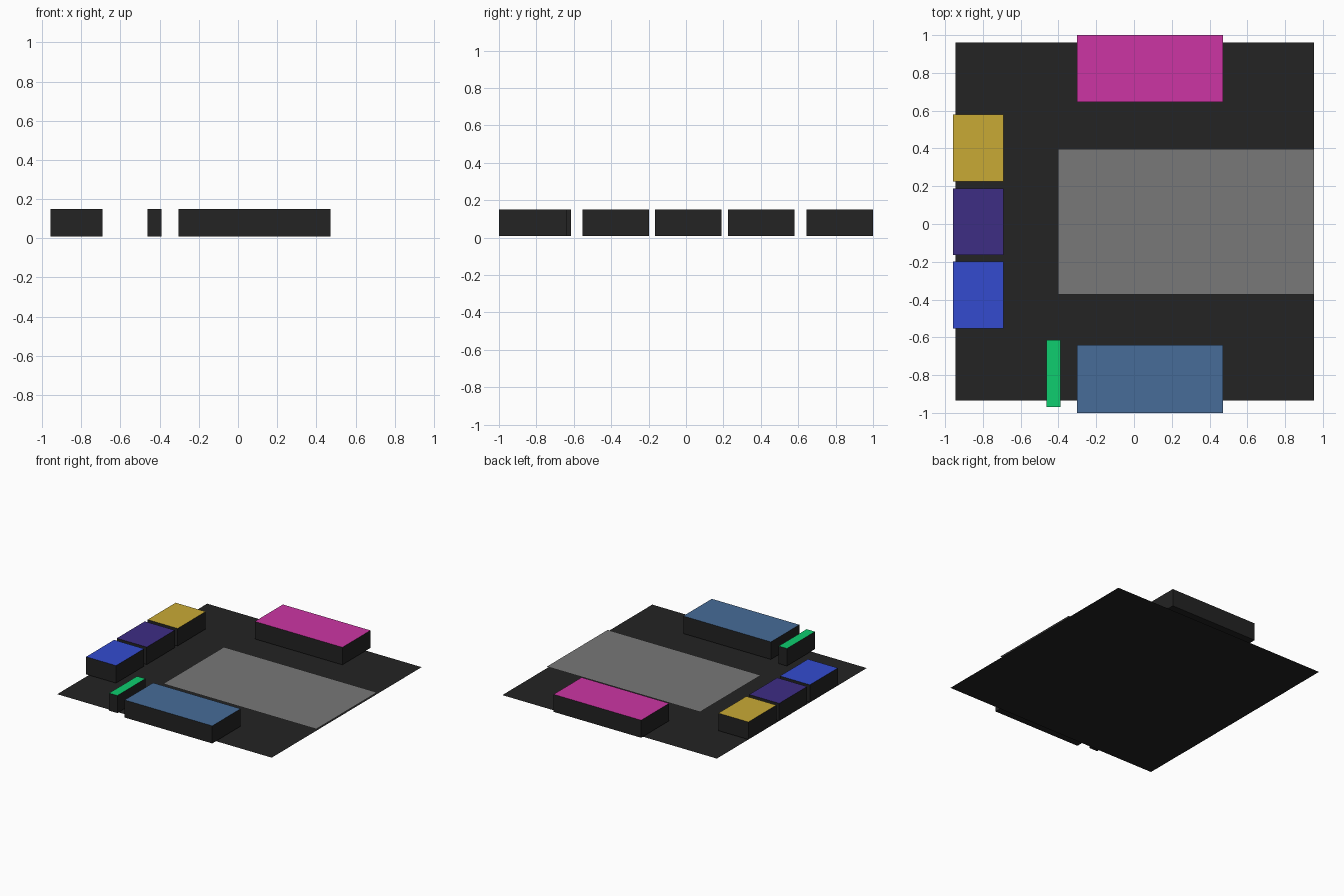
import bpy
import bmesh
from mathutils import Vector

cube = bpy.data.objects.get("Cube")
if cube:
    bpy.data.objects.remove(cube, do_unlink=True)


def linear(c):
    c /= 255
    return c / 12.92 if c <= 0.04045 else ((c + 0.055) / 1.055) ** 2.4


def material(name, r, g, b):
    mat = bpy.data.materials.new(name)
    mat.use_nodes = True
    colour = (linear(r), linear(g), linear(b), 1)
    mat.diffuse_color = colour
    mat.node_tree.nodes["Principled BSDF"].inputs["Base Color"].default_value = colour
    return mat


def finish(name, bm, mats):
    mesh = bpy.data.meshes.new(name)
    bm.to_mesh(mesh)
    bm.free()
    for mat in mats:
        mesh.materials.append(mat)
    obj = bpy.data.objects.new(name, mesh)
    bpy.context.collection.objects.link(obj)
    return obj


def sheet(name, x0, x1, y0, y1, z, mat):
    bm = bmesh.new()
    corners = [(x0, y0), (x1, y0), (x1, y1), (x0, y1)]
    bm.faces.new([bm.verts.new((x, y, z)) for x, y in corners])
    return finish(name, bm, [mat])


def block(name, x0, x1, y0, y1, top_mat):
    # dark box whose upward face carries the accent colour
    low, high = Vector((x0, y0, BASE)), Vector((x1, y1, TOP))
    bm = bmesh.new()
    bmesh.ops.create_cube(bm, size=1)
    bmesh.ops.scale(bm, vec=high - low, verts=bm.verts)
    bmesh.ops.translate(bm, vec=(low + high) / 2, verts=bm.verts)
    bm.normal_update()
    for face in bm.faces:
        face.material_index = 1 if face.normal.z > 0.5 else 0
    return finish(name, bm, [dark, top_mat])


BASE, TOP = 0.01, 0.15
dark = material("charcoal", 35, 35, 35)

# Ground sheet and the raised grey panel
sheet("ground", -0.945, 0.953, -0.935, 0.96, 0.0, dark)
sheet("grey_panel", -0.403, 0.953, -0.372, 0.398, 0.013, material("grey", 120, 120, 120))

# Long blocks at the back and front edges
block("back_block", -0.303, 0.472, 0.645, 1.0, material("magenta", 204, 53, 164))
block("front_block", -0.303, 0.472, -1.0, -0.64, material("steel_blue", 71, 108, 152))

# Narrow block beside the front one
block("narrow_block", -0.463, -0.39, -0.968, -0.614, material("green", 14, 205, 110))

# Row of three blocks along the right side
row = [
    ("side_block_front", -0.553, material("blue", 51, 75, 207)),
    ("side_block_middle", -0.165, material("purple", 61, 45, 132)),
    ("side_block_back", 0.225, material("gold", 201, 170, 53)),
]
for name, y, mat in row:
    block(name, -0.957, -0.692, y, y + 0.354, mat)
